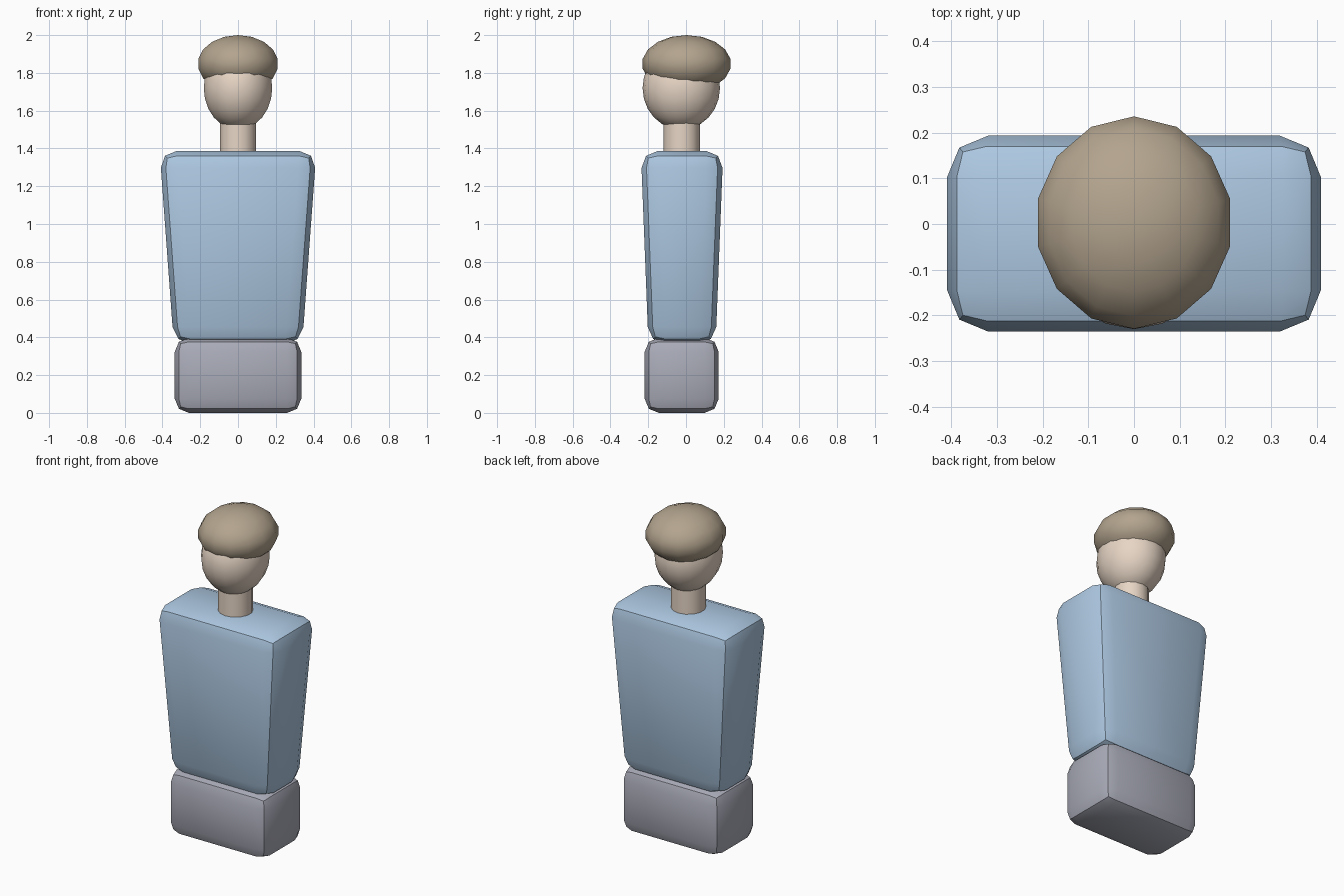
import bpy
import bmesh
import math

if "Cube" in bpy.data.objects:
    bpy.data.objects.remove(bpy.data.objects["Cube"])


def finish(name, bm, color, angle=30):
    """Turn a bmesh into a coloured, smooth-shaded object."""
    mesh = bpy.data.meshes.new(name)
    bmesh.ops.recalc_face_normals(bm, faces=bm.faces)
    bm.to_mesh(mesh)
    bm.free()
    obj = bpy.data.objects.new(name, mesh)
    bpy.context.collection.objects.link(obj)
    mat = bpy.data.materials.new(name + "_color")
    mat.diffuse_color = (*color, 1)
    mat.use_nodes = True
    mat.node_tree.nodes["Principled BSDF"].inputs["Base Color"].default_value = mat.diffuse_color
    mesh.materials.append(mat)
    bpy.ops.object.select_all(action='DESELECT')
    obj.select_set(True)
    bpy.context.view_layer.objects.active = obj
    bpy.ops.object.shade_smooth_by_angle(angle=math.radians(angle))
    return obj


def tapered_block(name, bottom, top, z0, z1, y, bevel, color):
    """Box with separate half sizes at bottom and top, edges bevelled."""
    bm = bmesh.new()
    bmesh.ops.create_cube(bm, size=2)
    for v in bm.verts:
        half, z = (top, z1) if v.co.z > 0 else (bottom, z0)
        v.co = (v.co.x * half[0], y + v.co.y * half[1], z)
    bmesh.ops.bevel(bm, geom=bm.edges[:], offset=bevel, segments=2,
                    profile=0.5, affect='EDGES', clamp_overlap=True)
    return finish(name, bm, color)


def ellipsoid(name, center, radii, segments, rings, color):
    bm = bmesh.new()
    bmesh.ops.create_uvsphere(bm, u_segments=segments, v_segments=rings, radius=1)
    bmesh.ops.scale(bm, vec=radii, verts=bm.verts)
    bmesh.ops.translate(bm, vec=center, verts=bm.verts)
    return finish(name, bm, color, 60)


SKIN = (0.80, 0.67, 0.56)
HAIR = (0.45, 0.37, 0.27)
SHIRT = (0.42, 0.58, 0.76)
TROUSERS = (0.40, 0.41, 0.48)

# Hips and torso, slightly overlapping
tapered_block("hips", (0.335, 0.196), (0.335, 0.196), 0.0, 0.398, -0.023, 0.075, TROUSERS)
tapered_block("torso", (0.34, 0.178), (0.415, 0.218), 0.365, 1.387, -0.021, 0.09, SHIRT)

# Neck
bm = bmesh.new()
bmesh.ops.create_cone(bm, cap_ends=True, segments=14, radius1=0.097, radius2=0.097, depth=0.26)
bmesh.ops.translate(bm, vec=(0, -0.023, 1.47), verts=bm.verts)
finish("neck", bm, SKIN)

# Head and the flattened hair cap that sinks into it
ellipsoid("head", (0, -0.025, 1.72), (0.184, 0.205, 0.22), 18, 12, SKIN)
ellipsoid("hair", (0, 0.003, 1.848), (0.219, 0.236, 0.152), 14, 9, HAIR)
